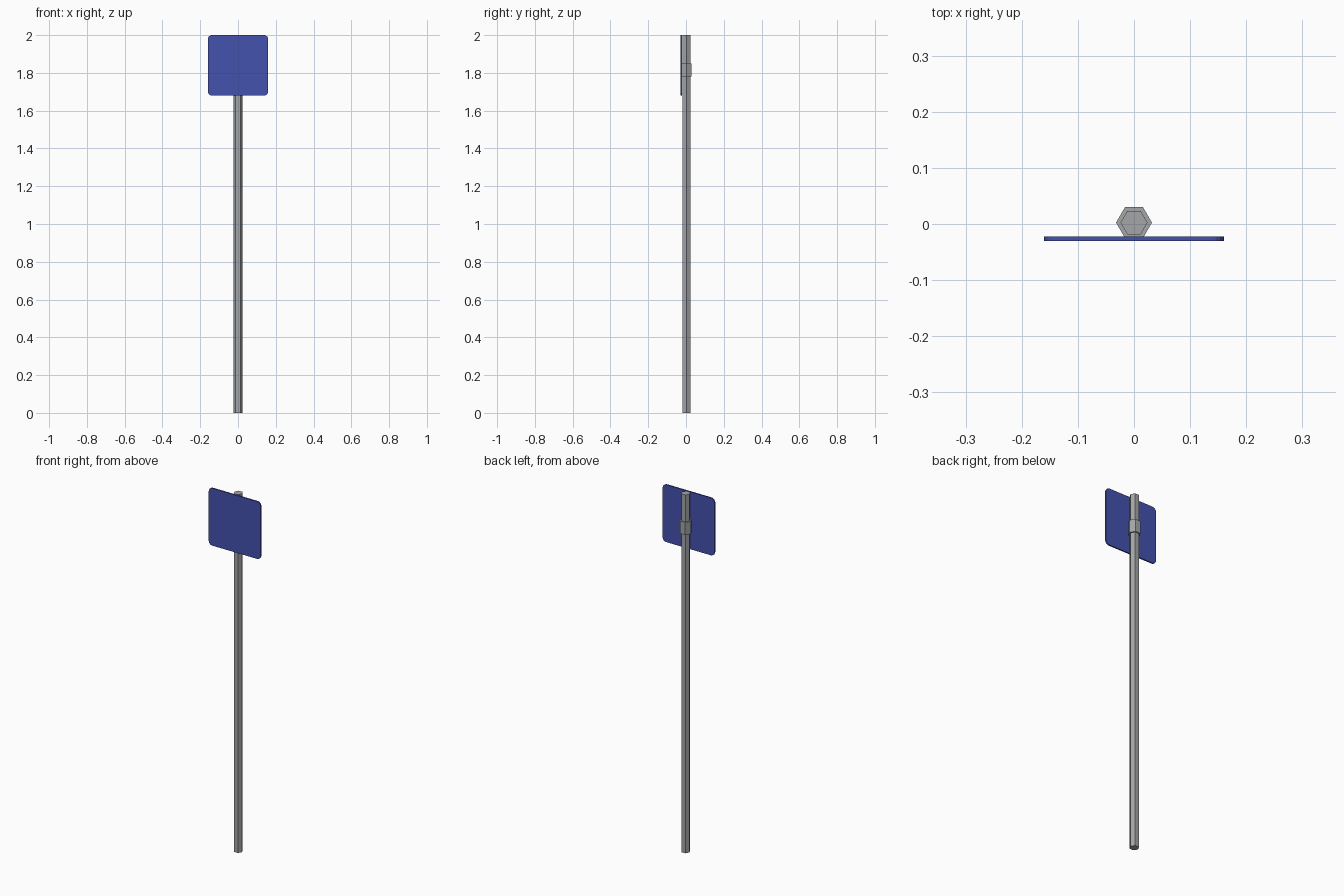
import bpy, bmesh, math

if "Cube" in bpy.data.objects:
    bpy.data.objects.remove(bpy.data.objects["Cube"])

def material(name, rgb):
    m = bpy.data.materials.new(name)
    m.diffuse_color = (*rgb, 1)
    m.use_nodes = True
    m.node_tree.nodes["Principled BSDF"].inputs["Base Color"].default_value = m.diffuse_color
    return m

GREY = material("galvanised grey", (0.37, 0.38, 0.39))
BLUE = material("sign blue", (0.06, 0.085, 0.43))
AXIS_Y = 0.0025  # pole axis, slightly behind centre

def hex_prism(name, radius, z0, z1):
    # six sides, corners on +-x, flats facing front and back
    bpy.ops.mesh.primitive_cylinder_add(vertices=6, radius=radius, depth=z1 - z0,
                                        location=(0, AXIS_Y, (z0 + z1) / 2),
                                        rotation=(0, 0, math.radians(30)))
    ob = bpy.context.object
    ob.name = name
    ob.data.materials.append(GREY)
    return ob

# pole and the bracket holding the plate
hex_prism("pole", 0.024, 0, 2.0)
hex_prism("bracket", 0.032, 1.78, 1.85)

# rounded square sign plate
bm = bmesh.new()
half, r, steps, zc = 0.16, 0.022, 4, 1.84
ring = []
for corner, (sx, sz) in enumerate([(1, 1), (-1, 1), (-1, -1), (1, -1)]):
    for i in range(steps + 1):
        a = math.radians(90 * (corner + i / steps))
        ring.append(bm.verts.new((sx * (half - r) + r * math.cos(a), -0.03,
                                  zc + sz * (half - r) + r * math.sin(a))))
face = bm.faces.new(ring)
ext = bmesh.ops.extrude_face_region(bm, geom=[face], use_keep_orig=True)
bmesh.ops.translate(bm, vec=(0, 0.008, 0),
                    verts=[g for g in ext["geom"] if isinstance(g, bmesh.types.BMVert)])
bmesh.ops.recalc_face_normals(bm, faces=bm.faces)
me = bpy.data.meshes.new("sign_plate")
bm.to_mesh(me)
bm.free()
me.materials.append(BLUE)
bpy.context.collection.objects.link(bpy.data.objects.new("sign_plate", me))
